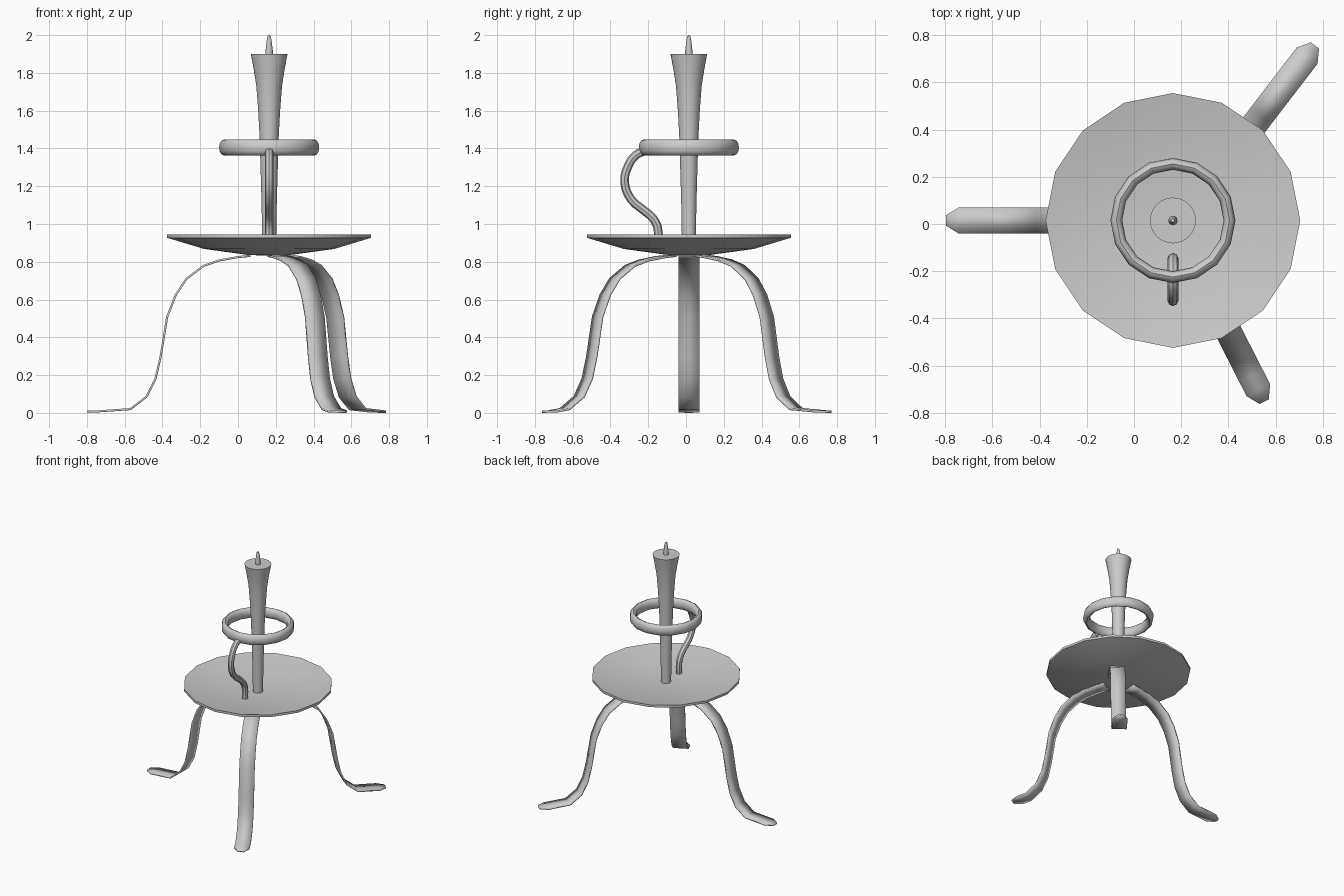
import bpy, bmesh, math
from mathutils import Vector

if "Cube" in bpy.data.objects:
    bpy.data.objects.remove(bpy.data.objects["Cube"])

CX, CY = 0.165, 0.015  # axis of the dish and candle


def finish(name, bm, angle=40):
    bmesh.ops.recalc_face_normals(bm, faces=bm.faces)
    me = bpy.data.meshes.new(name)
    bm.to_mesh(me)
    bm.free()
    ob = bpy.data.objects.new(name, me)
    bpy.context.collection.objects.link(ob)
    bpy.ops.object.select_all(action='DESELECT')
    ob.select_set(True)
    bpy.context.view_layer.objects.active = ob
    bpy.ops.object.shade_smooth_by_angle(angle=math.radians(angle))
    return ob


def lathe(name, profile, sides):
    """Revolve (radius, z) points around the candle axis."""
    bm = bmesh.new()
    vs = [bm.verts.new((CX + r, CY, z)) for r, z in profile]
    es = [bm.edges.new(p) for p in zip(vs, vs[1:])]
    bmesh.ops.spin(bm, geom=vs + es, cent=(CX, CY, 0), axis=(0, 0, 1),
                   angle=math.tau, steps=sides, use_duplicate=False)
    bmesh.ops.remove_doubles(bm, verts=bm.verts, dist=0.0005)
    return finish(name, bm)


# shallow dish
lathe("dish", [(0, 0.832), (0.11, 0.836), (0.345, 0.868), (0.54, 0.927),
               (0.54, 0.945), (0.345, 0.907), (0.11, 0.888), (0, 0.886)], 16)

# flared candle and wick
lathe("candle", [(0, 0.86), (0.036, 0.86), (0.04, 1.1), (0.05, 1.45), (0.058, 1.6),
                 (0.068, 1.73), (0.082, 1.82), (0.097, 1.9), (0, 1.9)], 32)
lathe("wick", [(0, 1.89), (0.019, 1.89), (0.019, 1.92), (0.013, 1.97),
               (0.008, 1.995), (0, 2.0)], 12)

# ring around the candle, taller than it is thick
section = [(0.24 + 0.025 * math.cos(a), 1.405 + 0.042 * math.sin(a))
           for a in (math.tau * i / 12 for i in range(13))]
lathe("ring", section, 16)

# S-shaped handle tube from dish to ring
path = [(-0.15, 0.87), (-0.15, 0.98), (-0.175, 1.03), (-0.22, 1.07), (-0.29, 1.13),
        (-0.325, 1.22), (-0.305, 1.31), (-0.265, 1.365), (-0.225, 1.385)]
cu = bpy.data.curves.new("handle", 'CURVE')
cu.dimensions = '3D'
cu.bevel_depth = 0.023
cu.bevel_resolution = 2
cu.use_fill_caps = True
cu.resolution_u = 3
sp = cu.splines.new('BEZIER')
sp.bezier_points.add(len(path) - 1)
for p, (y, z) in zip(sp.bezier_points, path):
    p.co = (CX, y, z)
    p.handle_left_type = p.handle_right_type = 'AUTO'
handle = bpy.data.objects.new("handle", cu)
bpy.context.collection.objects.link(handle)
bpy.ops.object.select_all(action='DESELECT')
handle.select_set(True)
bpy.context.view_layer.objects.active = handle
bpy.ops.object.convert(target='MESH')
bpy.ops.object.shade_smooth_by_angle(angle=math.radians(40))

# bent strap legs
LEG = [(0.1, 0.831), (0.165, 0.825), (0.265, 0.807), (0.348, 0.778), (0.438, 0.71),
       (0.495, 0.624), (0.54, 0.508), (0.575, 0.296), (0.602, 0.18), (0.65, 0.085),
       (0.735, 0.02)]


def leg(name, degrees, length, shift=0.0):
    a = math.radians(degrees)
    d = Vector((math.cos(a), math.sin(a), 0))
    s = Vector((d.y, -d.x, 0))
    rows = [(r, z, 0.056) for r, z in LEG]
    rows += [(length - 0.055, 0.008, 0.056), (length, 0.006, 0.022)]
    bm = bmesh.new()
    prev = None
    for r, z, w in rows:
        c = Vector((CX, CY, z)) + d * r + s * shift
        cur = [bm.verts.new(c - s * w), bm.verts.new(c + s * w)]
        if prev:
            bm.faces.new((prev[0], prev[1], cur[1], cur[0]))
        prev = cur
    ob = finish(name, bm)
    m = ob.modifiers.new("thickness", 'SOLIDIFY')
    m.thickness = 0.011
    m.offset = 0
    ob.modifiers.move(len(ob.modifiers) - 1, 0)


leg("left_leg", 180, 0.962)
leg("back_right_leg", 52.5, 0.955, 0.026)
leg("front_right_leg", -63, 0.86, 0.004)
